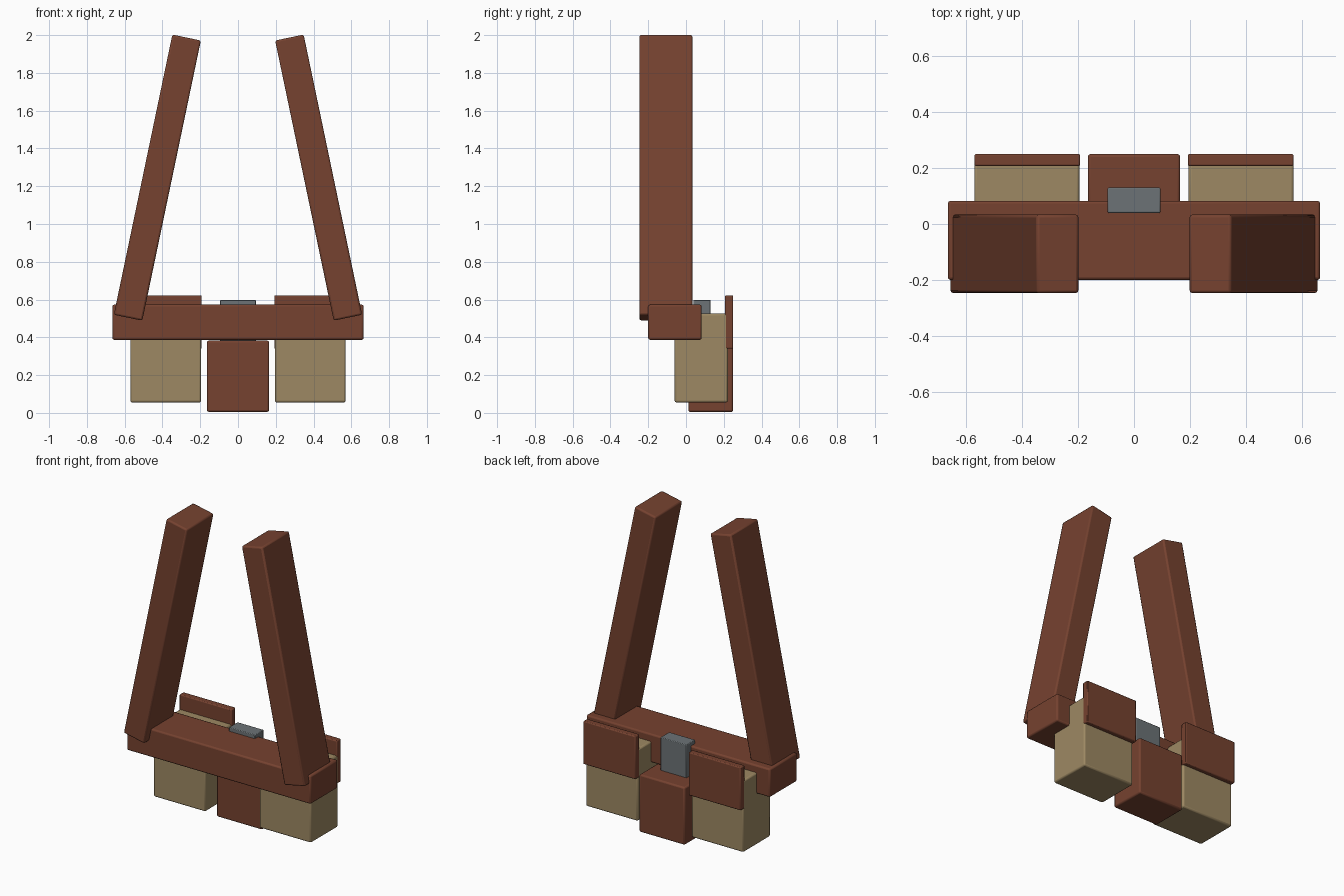
import bpy
import math
from mathutils import Vector

default = bpy.data.objects.get("Cube")
if default:
    bpy.data.objects.remove(default, do_unlink=True)


def make_material(name, rgb, metallic=0.0):
    mat = bpy.data.materials.new(name)
    mat.use_nodes = True
    mat.diffuse_color = (*rgb, 1)
    shader = mat.node_tree.nodes["Principled BSDF"]
    shader.inputs["Base Color"].default_value = (*rgb, 1)
    shader.inputs["Roughness"].default_value = 0.8
    return mat


leather = make_material("brown leather", (0.18, 0.054, 0.029))
canvas = make_material("tan canvas", (0.34, 0.25, 0.125))
metal = make_material("grey metal", (0.15, 0.17, 0.18))


def box(name, low, high, mat, bevel=0.01, tilt=0.0):
    """Bevelled box between two corners, tilted about its centre in the front plane."""
    low, high = Vector(low), Vector(high)
    bpy.ops.mesh.primitive_cube_add(size=1, location=(low + high) / 2)
    obj = bpy.context.object
    obj.name = obj.data.name = name
    obj.scale = high - low
    bpy.ops.object.transform_apply(location=False, rotation=False, scale=True)
    obj.rotation_euler.y = tilt
    obj.data.materials.append(mat)
    mod = obj.modifiers.new("soft edges", "BEVEL")
    mod.width = bevel
    mod.segments = 2
    bpy.ops.object.shade_smooth_by_angle(angle=math.radians(30))
    return obj


def mirrored_box(name, low, high, mat, bevel=0.01, tilt=0.0):
    """A box on the left (+x) and its twin on the right."""
    box("left_" + name, low, high, mat, bevel, tilt)
    box("right_" + name, (-high[0], low[1], low[2]),
        (-low[0], high[1], high[2]), mat, bevel, -tilt)


# Belt, with the middle pouch and buckle behind it
box("belt", (-0.665, -0.20, 0.387), (0.665, 0.083, 0.573), leather)
box("middle_pouch", (-0.165, 0.012, 0.005), (0.165, 0.25, 0.382), leather)
box("buckle", (-0.094, 0.04, 0.37), (0.094, 0.13, 0.598), metal, 0.004)

# Side pouches and their back flaps
mirrored_box("pouch", (0.195, -0.06, 0.055), (0.57, 0.222, 0.525), canvas)
mirrored_box("pouch_flap", (0.192, 0.207, 0.34), (0.57, 0.25, 0.622), leather, 0.006)

# Shoulder straps leaning inward
mirrored_box("shoulder_strap", (0.35, -0.247, 0.488), (0.504, 0.034, 2.003),
             leather, 0.01, -math.radians(11.8))
